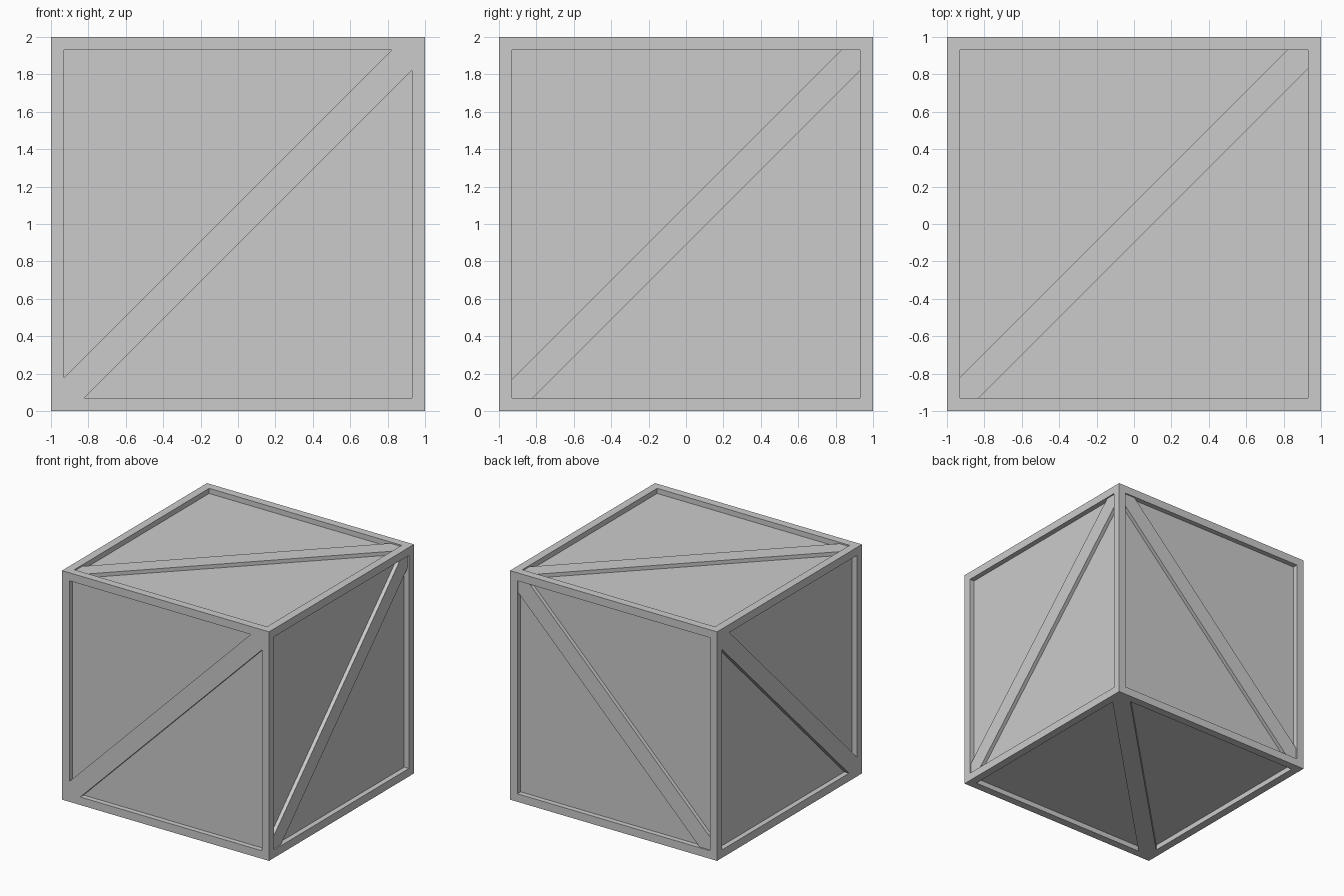
import bpy, bmesh
from mathutils import Vector

if "Cube" in bpy.data.objects:
    bpy.data.objects.remove(bpy.data.objects["Cube"])

FRAME = 0.07      # frame border width
DEPTH = 0.045     # recess of the panels
IN = 1 - FRAME    # half size of each recessed opening


def add_object(name, bm):
    bmesh.ops.recalc_face_normals(bm, faces=bm.faces)
    mesh = bpy.data.meshes.new(name)
    bm.to_mesh(mesh)
    bm.free()
    obj = bpy.data.objects.new(name, mesh)
    bpy.context.collection.objects.link(obj)
    obj.location.z = 1
    return obj


# Crate body: cube with a border on every face and a sunken panel inside it
bm = bmesh.new()
bmesh.ops.create_cube(bm, size=2)
panels = bm.faces[:]
bmesh.ops.inset_individual(bm, faces=panels, thickness=FRAME, use_even_offset=True)
walls = bmesh.ops.extrude_discrete_faces(bm, faces=panels)
for f in walls["faces"]:
    bmesh.ops.translate(bm, verts=f.verts[:], vec=f.normal * -DEPTH)
add_object("crate_body", bm)


# Diagonal brace running from the low corner to the high corner of a face
def brace(name, axis, sign, lower, a, b):
    u, v = [i for i in range(3) if i != axis]
    outline = [(-IN, -IN), (-IN + b, -IN), (IN, IN - b),
               (IN, IN), (IN - a, IN), (-IN, -IN + a)]
    bm = bmesh.new()
    verts = []
    for p, q in outline:
        co = Vector((0, 0, 0))
        co[u], co[v], co[axis] = p, q, sign * (1 - DEPTH - 0.005)
        verts.append(bm.verts.new(co))
    face = bm.faces.new(verts)
    ext = bmesh.ops.extrude_face_region(bm, geom=[face])
    shift = Vector((0, 0, 0))
    shift[axis] = sign * (DEPTH + 0.005 - lower)
    moved = [g for g in ext["geom"] if isinstance(g, bmesh.types.BMVert)]
    bmesh.ops.translate(bm, verts=moved, vec=shift)
    add_object(name, bm)


# Front, left and bottom braces are flush; the others sit slightly lower
for axis, low_name, high_name, a, b in [(0, "left", "right", 0.10, 0.11),
                                        (1, "front", "back", 0.107, 0.107),
                                        (2, "bottom", "top", 0.11, 0.10)]:
    brace(low_name + "_brace", axis, -1, 0.0, a, b)
    brace(high_name + "_brace", axis, 1, 0.012, a, b)
